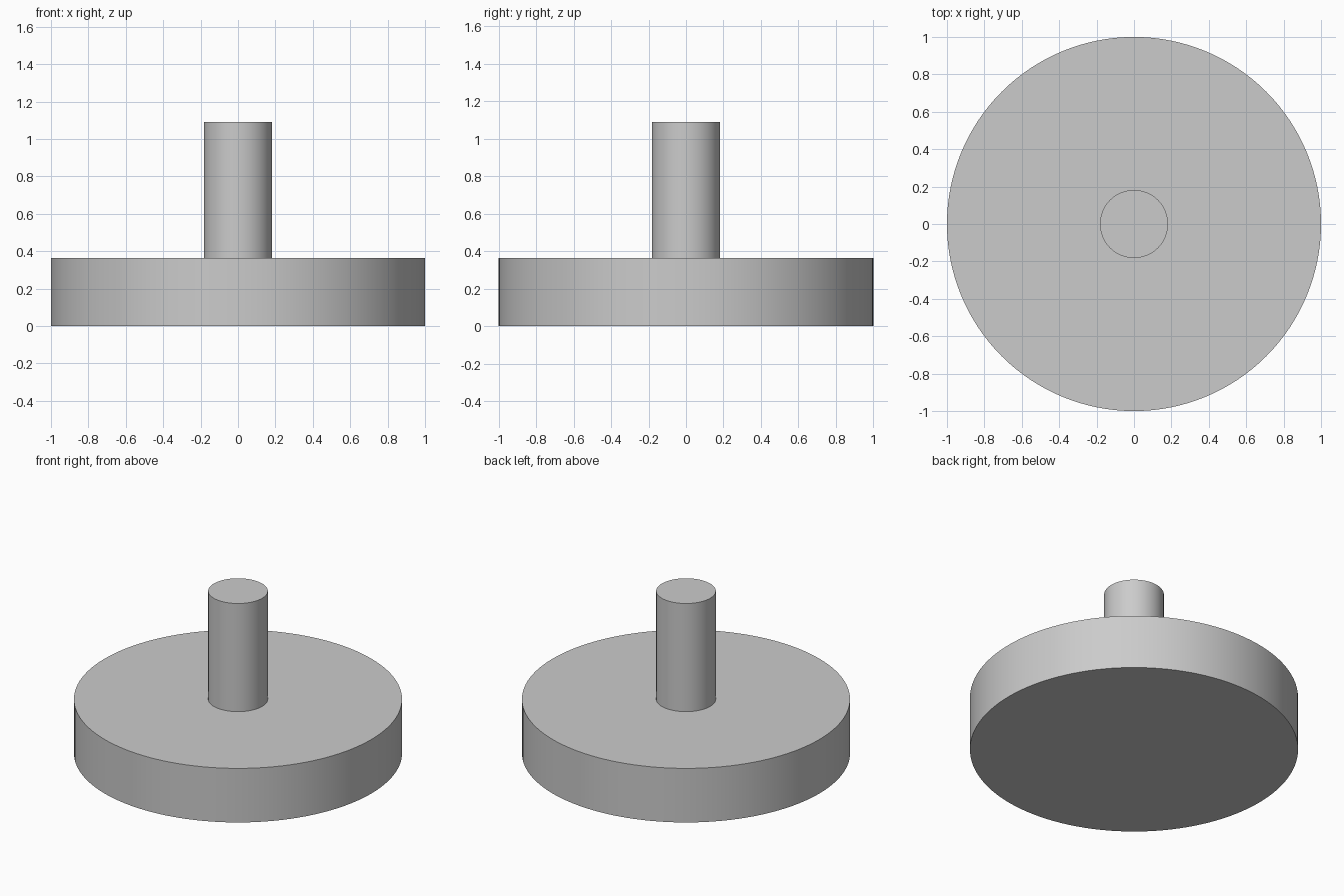
import bpy
import math

cube = bpy.data.objects.get("Cube")
if cube:
    bpy.data.objects.remove(cube, do_unlink=True)

# Single plain grey
grey = bpy.data.materials.new("light_grey")
grey.use_nodes = True
colour = (0.6, 0.6, 0.6, 1.0)
grey.diffuse_color = colour
grey.node_tree.nodes["Principled BSDF"].inputs["Base Color"].default_value = colour


def cylinder(name, radius, bottom, top, sides):
    bpy.ops.mesh.primitive_cylinder_add(
        vertices=sides, radius=radius, depth=top - bottom,
        location=(0, 0, (bottom + top) / 2))
    obj = bpy.context.object
    obj.name = name
    obj.data.materials.append(grey)
    bpy.ops.object.shade_smooth_by_angle(angle=math.radians(30))
    return obj


# Wide flat disc on the ground, with a slim post standing on it
base_height = 0.3636
cylinder("base_disc", 1.0, 0.0, base_height, 128)
cylinder("centre_post", 0.1818, base_height, 1.0909, 64)
